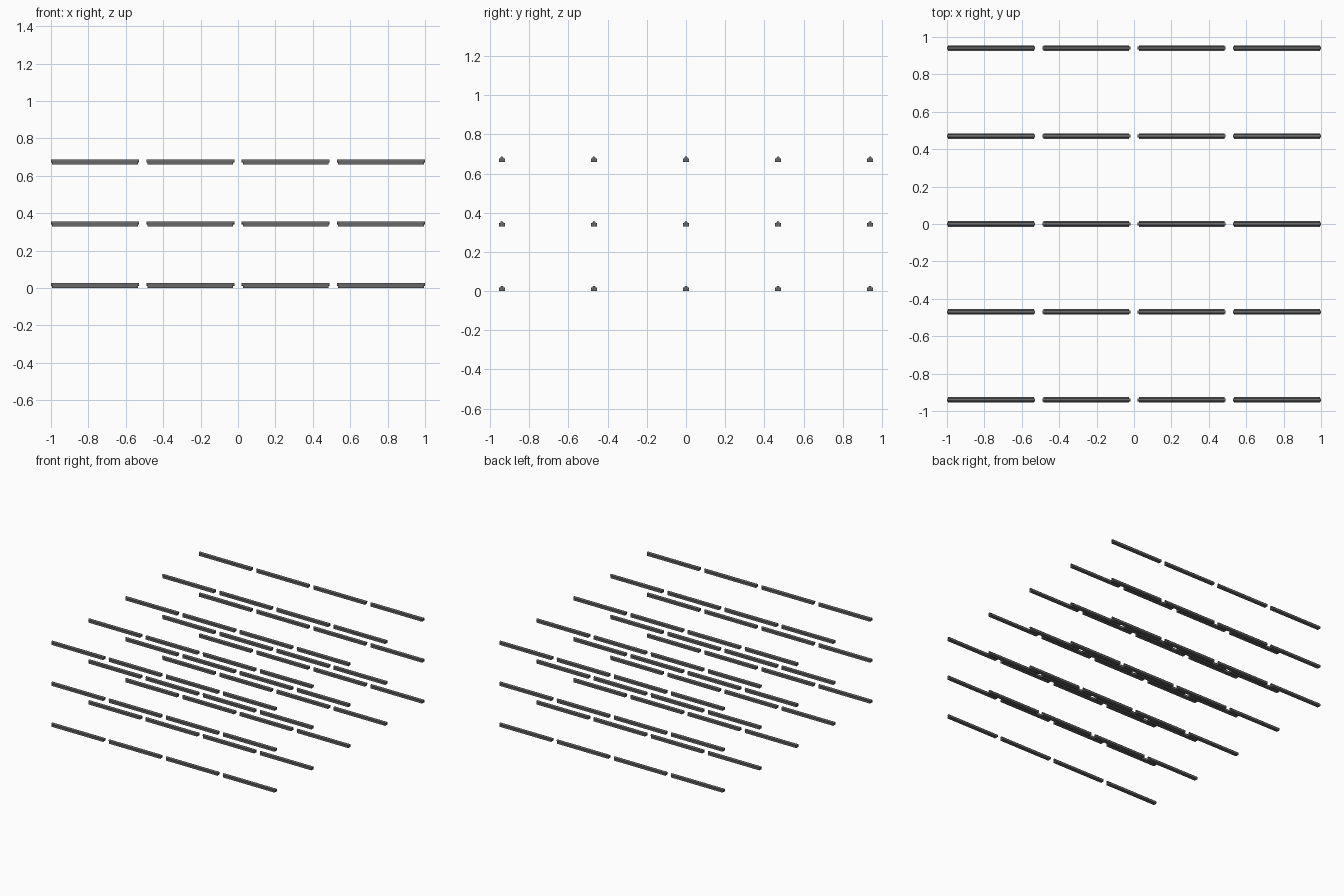
import bpy, bmesh, math
from mathutils import Matrix

if "Cube" in bpy.data.objects:
    bpy.data.objects.remove(bpy.data.objects["Cube"])

NX, NY, NZ = 4, 5, 3
PX, PY, PZ = 0.5098, 0.47, 0.33
LENGTH = 2 - 3 * PX          # overall length of one strip
BODY_L, BODY_W, BODY_H = LENGTH - 0.012, 0.030, 0.017
R = 0.008
TOP = 0.027

# Dark grey finish for all parts
dark = bpy.data.materials.new("dark_grey")
dark.diffuse_color = (0.14, 0.14, 0.14, 1)
dark.use_nodes = True
dark.node_tree.nodes["Principled BSDF"].inputs["Base Color"].default_value = dark.diffuse_color


def mesh_from(name, bm):
    me = bpy.data.meshes.new(name)
    bm.to_mesh(me)
    bm.free()
    me.materials.append(dark)
    return me


# Box housing
bm = bmesh.new()
bmesh.ops.create_cube(bm, size=1)
for v in bm.verts:
    v.co.x *= BODY_L
    v.co.y *= BODY_W
    v.co.z = (v.co.z + 0.5) * BODY_H
housing = mesh_from("housing", bm)

# Tube lying on the housing, sticking out at both ends
bm = bmesh.new()
bmesh.ops.create_cone(bm, cap_ends=True, segments=12, radius1=R, radius2=R, depth=LENGTH,
                      matrix=Matrix.Translation((0, 0, TOP - R)) @ Matrix.Rotation(math.pi / 2, 4, 'Y'))
for f in bm.faces:
    f.smooth = len(f.verts) == 4
for e in bm.edges:
    e.smooth = e.calc_face_angle(0) < math.radians(40)
tube = mesh_from("tube", bm)

# Regular grid of strips: rows, columns and levels
for i in range(NX):
    for j in range(NY):
        for k in range(NZ):
            for me in (housing, tube):
                ob = bpy.data.objects.new(f"{me.name}_{i}_{j}_{k}", me)
                ob.location = ((i - (NX - 1) / 2) * PX, (j - (NY - 1) / 2) * PY, k * PZ)
                bpy.context.collection.objects.link(ob)
